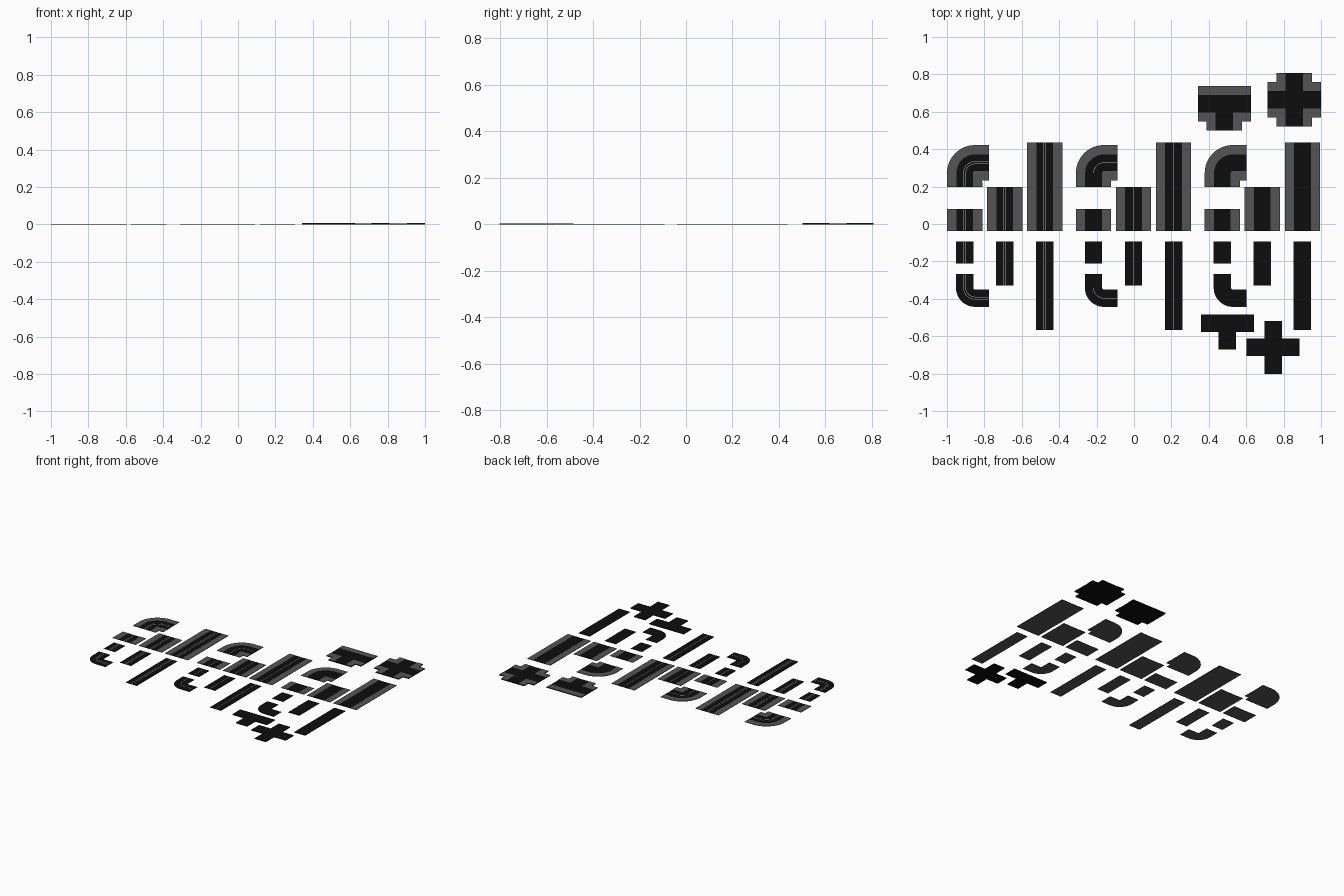
import bpy, bmesh, math

if "Cube" in bpy.data.objects:
    bpy.data.objects.remove(bpy.data.objects["Cube"])


def material(name, v):
    m = bpy.data.materials.new(name)
    m.diffuse_color = (v, v, v, 1)
    m.use_nodes = True
    m.node_tree.nodes["Principled BSDF"].inputs["Base Color"].default_value = m.diffuse_color
    return m


ASPHALT = material("asphalt", 0.004)
CONCRETE = material("concrete", 0.09)
PAINT = material("paint", 0.5)

WALK, ROAD = 0.048, 0.093          # sidewalk and carriageway widths
FULL = 2 * WALK + ROAD
R = 0.15                           # bend radius measured from the outer edge


def slab(name, polys, z0, z1, mat):
    """Extrude connected flat polygons from z0 to z1."""
    bm = bmesh.new()
    for poly in polys:
        bm.faces.new([bm.verts.new((x, y, z0)) for x, y in poly])
    bmesh.ops.remove_doubles(bm, verts=bm.verts[:], dist=1e-5)
    ext = bmesh.ops.extrude_face_region(bm, geom=bm.faces[:], use_keep_orig=True)
    for v in ext["geom"]:
        if isinstance(v, bmesh.types.BMVert):
            v.co.z = z1
    bmesh.ops.recalc_face_normals(bm, faces=bm.faces[:])
    me = bpy.data.meshes.new(name)
    bm.to_mesh(me)
    bm.free()
    me.materials.append(mat)
    ob = bpy.data.objects.new(name, me)
    bpy.context.collection.objects.link(ob)


def straight_edge(d, length):
    return [(d, 0), (d, length)]


def bend_edge(d, length):
    """Line at distance d from the outer edge of an L bend."""
    r, c = max(R - d, 0.0005), max(R, d)
    arc = [(c - r * math.cos(t), c - r * math.sin(t))
           for t in [i * math.pi / 24 for i in range(13)]]
    return [(d, length)] + arc + [(length, d)]


def strip(name, edge, a, b, length, place, z0, z1, mat):
    p = [place(*q) for q in edge(a, length)]
    q = [place(*q) for q in edge(b, length)]
    slab(name, [(p[i], p[i + 1], q[i + 1], q[i]) for i in range(len(p) - 1)],
         z0, z1, mat)


def road(name, edge, length, x, y, sy, walks, style):
    """One road tile: base, carriageway, optional sidewalks, painted lines."""
    place = lambda u, v: (x + u, y + sy * v)
    lo, hi = (0, FULL) if walks else (WALK, WALK + ROAD)
    r0, r1, mid = WALK, WALK + ROAD, WALK + ROAD / 2
    args = (length, place)
    strip(name + "_base", edge, lo, hi, *args, 0, 0.001, CONCRETE)
    strip(name + "_asphalt", edge, r0 + .002, r1 - .002, *args, 0.001, 0.002, ASPHALT)
    if walks:
        strip(name + "_left_walk", edge, 0, r0, *args, 0.001, 0.003, CONCRETE)
        strip(name + "_right_walk", edge, r1, FULL, *args, 0.001, 0.003, CONCRETE)
    centres = {0: [mid - 0.006, mid + 0.006], 1: [mid], 2: []}[style]
    for i, c in enumerate(centres):
        strip(f"{name}_line_{i}", edge, c - .0013, c + .0013, *args, 0.002, 0.0023, PAINT)


# Three families of road tiles, with sidewalks above and without below
for s in range(3):
    x = -1 + 0.689 * s
    dx = 0.214
    n = f"set{s + 1}"
    for walks in (True, False):
        k = n + ("_paved" if walks else "_bare")
        y = -0.038 if walks else -0.093
        d = 1 if walks else -1
        road(k + "_short", straight_edge, 0.119, x, y, d, walks, s)
        road(k + "_medium", straight_edge, 0.237, x + dx, y, d, walks, s)
        road(k + "_long", straight_edge, 0.474, x + 2 * dx, y, d, walks, s)
        road(k + "_bend", bend_edge, 0.224, x, 0.422 if walks else -0.491,
             -d, walks, s)


def rect(x0, y0, x1, y1):
    return [(x0, y0), (x1, y0), (x1, y1), (x0, y1)]


def outline(arms, cx, cy, w, e):
    """Plus or T outline: half width w, reach e, stem arms as listed."""
    p = []
    for dx, dy in ((1, 0), (0, 1), (-1, 0), (0, -1)):
        if (dx, dy) in arms:
            for a, b in ((e, -w), (e, w)):
                p.append((cx + dx * a - dy * b, cy + dy * a + dx * b))
        # inner corner to the next arm, skipped along the closed side of a T
        nx, ny = -dy, dx
        if (dx, dy) in arms and (nx, ny) in arms:
            p.append((cx + (dx + nx) * w, cy + (dy + ny) * w))
    return p


T_ARMS = ((1, 0), (-1, 0), (0, -1))
X_ARMS = T_ARMS + ((0, 1),)
E, H = 0.142, ROAD / 2


def junction(name, arms, cx, cy, walks):
    slab(name + "_asphalt", [outline(arms, cx, cy, H + WALK if walks else H, E)],
         0, 0.005, ASPHALT)
    if not walks:
        return
    # sidewalk corners wrap between neighbouring arms
    o = H + WALK
    for sx in (-1, 1):
        for sy in (-1, 1):
            if (0, sy) in arms:
                q = [(H, H), (E, H), (E, o), (o, o), (o, E), (H, E)]
                slab(f"{name}_walk_{sx}_{sy}",
                     [[(cx + sx * u, cy + sy * v) for u, v in q]], 0.005, 0.007, CONCRETE)
    if (0, 1) not in arms:
        slab(name + "_straight_walk", [rect(cx - E, cy + H, cx + E, cy + o)],
             0.005, 0.007, CONCRETE)


junction("paved_crossroads", X_ARMS, 0.857, 0.664, True)
junction("paved_t_junction", T_ARMS, 0.483, 0.643, True)
junction("bare_crossroads", X_ARMS, 0.744, -0.660, False)
junction("bare_t_junction", T_ARMS, 0.499, -0.530, False)
